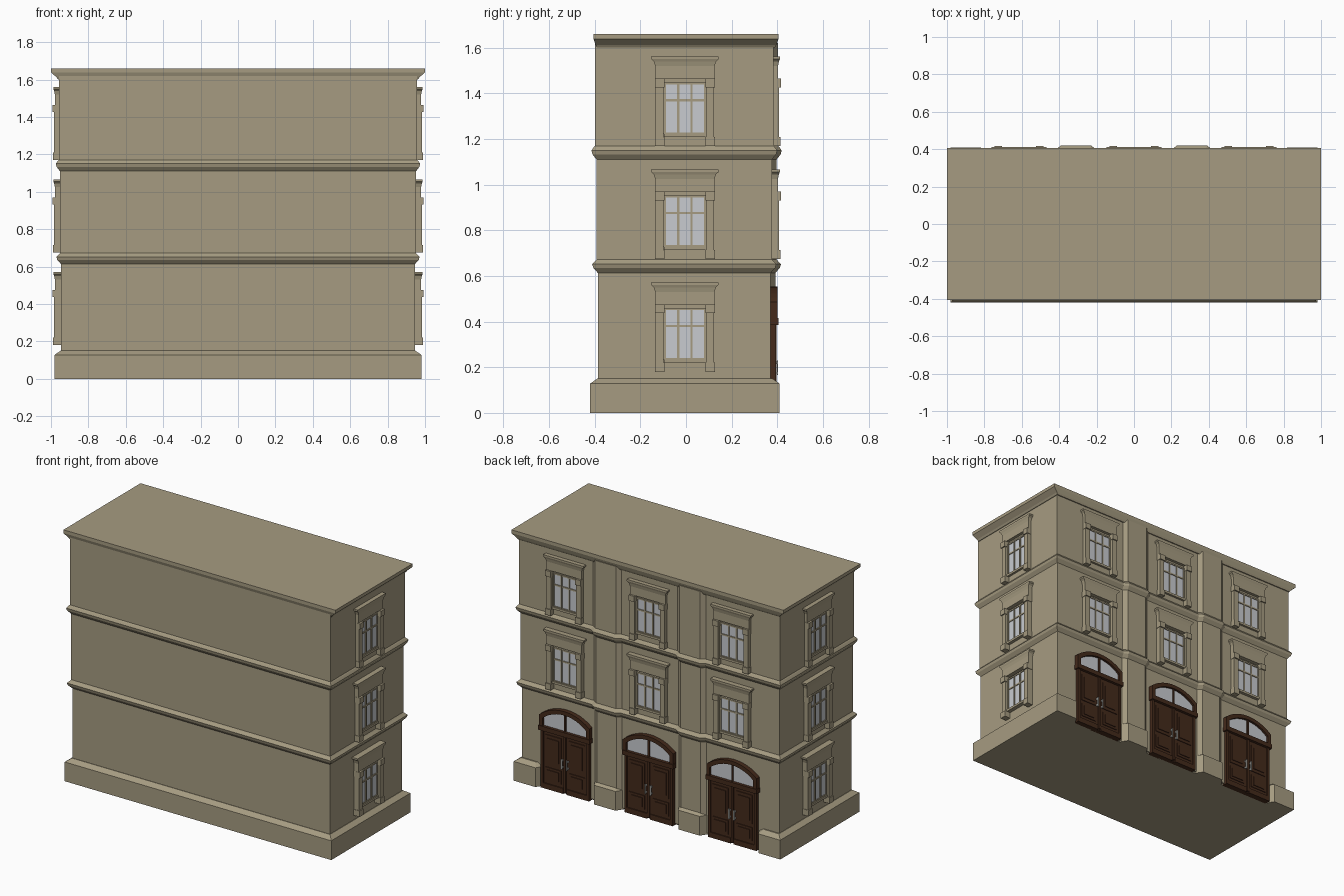
import bpy, bmesh, math
from mathutils import Vector

cube = bpy.data.objects.get("Cube")
if cube:
    bpy.data.objects.remove(cube, do_unlink=True)


def material(name, rgb):
    m = bpy.data.materials.new(name)
    m.use_nodes = True
    m.diffuse_color = (*rgb, 1)
    m.node_tree.nodes["Principled BSDF"].inputs["Base Color"].default_value = (*rgb, 1)
    return m


STONE = material("sandstone", (.38, .33, .22))
GLASS = material("pale_glass", (.58, .60, .63))
WOOD = material("dark_brown_wood", (.058, .023, .011))
METAL = material("grey_metal", (.48, .48, .45))


def finish(bm, name, mat):
    bmesh.ops.recalc_face_normals(bm, faces=bm.faces)
    mesh = bpy.data.meshes.new(name)
    bm.to_mesh(mesh)
    bm.free()
    mesh.materials.append(mat)
    return mesh


def place(mesh, name, loc=(0, 0, 0), turn=0):
    ob = bpy.data.objects.new(name, mesh)
    ob.location = loc
    ob.rotation_euler.z = turn
    bpy.context.collection.objects.link(ob)


def skin(bm, rings):
    """Join matching rings of points into a closed solid."""
    loops = [[bm.verts.new(p) for p in ring] for ring in rings]
    n = len(loops[0])
    for a, b in zip(loops, loops[1:]):
        for i in range(n):
            j = (i + 1) % n
            bm.faces.new((a[i], a[j], b[j], b[i]))
    bm.faces.new(loops[0][::-1])
    bm.faces.new(loops[-1])


def box(bm, x0, x1, z0, z1, depth, back=-.02):
    prism(bm, [(x0, z0), (x1, z0), (x1, z1), (x0, z1)], depth, back)


def prism(bm, outline, depth, back=-.02):
    skin(bm, [[(x, y, z) for x, z in outline] for y in (back, depth)])


def offset(points, d):
    """Grow a counter-clockwise outline with mitred corners."""
    out = []
    for i, p in enumerate(points):
        p, a, b = Vector(p), Vector(points[i - 1]), Vector(points[(i + 1) % len(points)])
        e, f = (p - a).normalized(), (b - p).normalized()
        n, m = Vector((e.y, -e.x)), Vector((f.y, -f.x))
        out.append(p + (n + m) * d / (1 + n.dot(m)))
    return out


def sweep(name, footprint, profile):
    bm = bmesh.new()
    skin(bm, [[(p.x, p.y, z) for p in offset(footprint, d)] for d, z in profile])
    place(finish(bm, name, STONE), name)


def footprint(hx, front, back, rise, foot, top, corner=()):
    """Rectangle with two chamfered pilasters along the back."""
    pts = [(-hx, front), (hx, front), *corner]
    if not corner:
        pts.append((hx, back))
    for c in (.31, -.31):
        pts += [(c + foot, back), (c + top, back + rise),
                (c - top, back + rise), (c - foot, back)]
    pts += [(-x, y) for x, y in reversed(corner)] or [(-hx, back)]
    return pts


# Walls with the two belt courses
sweep("walls_and_belts", footprint(.946, -.386, .371, .02, .1, .072), [
    (0, .01), (0, .613), (.02, .635), (.025, .652), (.012, .665), (.006, .672),
    (.006, 1.11), (.024, 1.133), (.028, 1.15), (.018, 1.164), (.012, 1.17), (.012, 1.62)])

# Plinth, interrupted by the doorways
sweep("plinth", footprint(.98, -.42, .36, .05, .11, .078,
                          [(.98, .41), (.82, .41), (.79, .36)]),
      [(0, 0), (0, .128), (-.031, .15)])

# Roof slab with sloping cornice
bm = bmesh.new()
skin(bm, [[(-x, -y, z), (x, -y, z), (x, y, z), (-x, y, z)] for x, y, z in
          [(.962, .39, 1.6), (.97, .396, 1.612), (1, .405, 1.638), (1, .405, 1.66)]])
place(finish(bm, "roof", STONE), "roof")

# Window surround: crown, side posts and corner blocks
bm = bmesh.new()
skin(bm, [[(-w, -.02, z), (w, -.02, z), (w, d, z), (-w, d, z)] for w, d, z in
          [(.13, .02, .29), (.13, .02, .345), (.136, .024, .365),
           (.148, .028, .376), (.148, .028, .387)]])
for s in (-1, 1):
    post = sorted((s * .093, s * .128))
    block = sorted((s * .09, s * .131))
    box(bm, *post, 0, .29, .025)
    box(bm, *block, .252, .29, .033)
    box(bm, *block, -.005, .035, .031)
box(bm, -.092, .092, .035, .05, .014)
surround = finish(bm, "window_surround", STONE)

# Window bars and glass
bm = bmesh.new()
for x in (-.088, -.029, .029, .088):
    box(bm, x - .0045, x + .0045, .048, .272, .009)
for z in (.05, .196, .27):
    box(bm, -.092, .092, z - .005, z + .005, .008)
bars = finish(bm, "window_bars", STONE)
bm = bmesh.new()
box(bm, -.088, .088, .05, .27, .003)
panes = finish(bm, "window_glass", GLASS)


def window(name, loc, turn):
    for mesh, part in ((surround, "surround"), (bars, "bars"), (panes, "glass")):
        place(mesh, f"{name}_window_{part}", loc, turn)


CENTRES = (-.615, 0, .615)
for floor in range(3):
    z = .185 + floor * .4945
    window("left", (.959, -.005, z), -math.pi / 2)
    window("right", (-.959, -.005, z), math.pi / 2)
    if floor:
        for x in CENTRES:
            window("back", (x, .383, z), 0)


def arch(w, spring, rise, base, n=12):
    """Outline with a segmental arch, running right to left over the top."""
    r = (w * w + rise * rise) / (2 * rise)
    a = math.asin(w / r)
    top = [(r * math.sin(t), spring + rise - r + r * math.cos(t))
           for t in (a - 2 * a * i / n for i in range(n + 1))]
    return [(w, base)] + top + [(-w, base)]


# Door: arched hood, lintel, leaves with raised panels
bm = bmesh.new()
prism(bm, arch(.175, .48, .065, 0), .008)
prism(bm, arch(.185, .485, .068, .4) + arch(.16, .467, .06, .4)[::-1], .027)
box(bm, -.188, .188, .385, .415, .032)
box(bm, -.006, .006, .4, .53, .02)
box(bm, -.008, .008, .01, .385, .022)
for s in (-1, 1):
    for x0, x1, z0, z1, d in [
            (.004, .172, .005, .385, .013), (.160, .178, 0, .4, .02),
            (.012, .172, 0, .035, .02), (.03, .145, .17, .36, .018),
            (.045, .13, .19, .34, .023), (.03, .145, .055, .145, .018),
            (.045, .13, .07, .13, .023)]:
        box(bm, *sorted((s * x0, s * x1)), z0, z1, d)
door = finish(bm, "door", WOOD)

# Fanlight glass and pull handles
bm = bmesh.new()
prism(bm, arch(.165, .47, .062, .41), .012)
fanlight = finish(bm, "fanlight", GLASS)
bm = bmesh.new()
for s in (-1, 1):
    x0, x1 = sorted((s * .014, s * .024))
    box(bm, x0, x1, .165, .23, .03, .024)
    for z in (.17, .215):
        box(bm, x0, x1, z, z + .01, .026, 0)
handles = finish(bm, "door_handles", METAL)

for x in CENTRES:
    for mesh in (door, fanlight, handles):
        place(mesh, mesh.name, (x, .374, 0))
